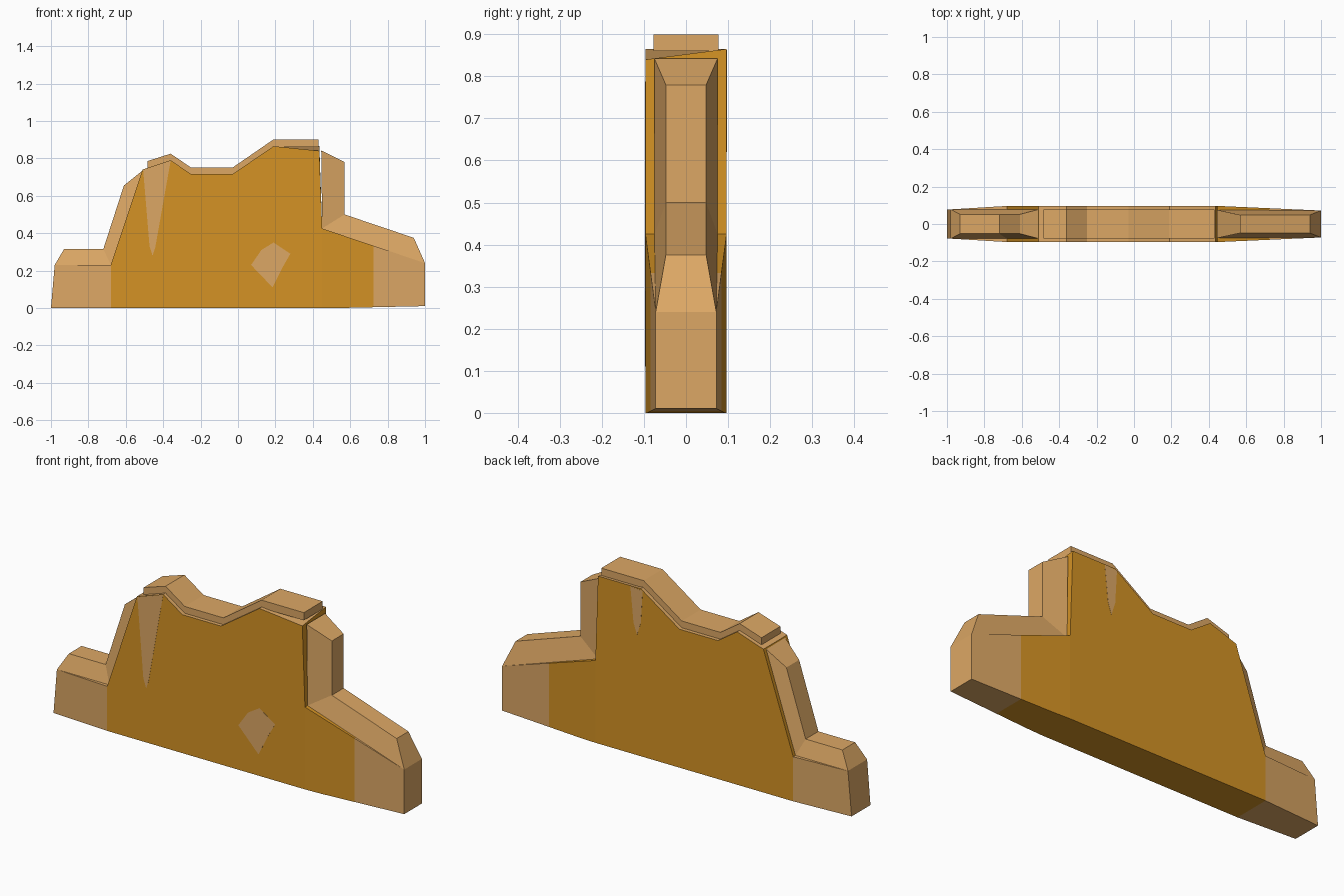
import bpy, bmesh

if "Cube" in bpy.data.objects:
    bpy.data.objects.remove(bpy.data.objects["Cube"])


def material(name, rgb):
    m = bpy.data.materials.new(name)
    m.diffuse_color = (*rgb, 1.0)
    m.use_nodes = True
    m.node_tree.nodes["Principled BSDF"].inputs["Base Color"].default_value = m.diffuse_color
    return m


ORANGE = material("ochre orange", (0.66, 0.29, 0.018))
TAN = material("sandy tan", (0.72, 0.39, 0.13))


def finish(name, bm, mats):
    bmesh.ops.recalc_face_normals(bm, faces=bm.faces[:])
    me = bpy.data.meshes.new(name)
    bm.to_mesh(me)
    bm.free()
    for m in mats:
        me.materials.append(m)
    ob = bpy.data.objects.new(name, me)
    bpy.context.collection.objects.link(ob)
    return ob


def half_depth(x):
    """Slab is thickest in the middle and thins toward both ends."""
    if x < -0.68:
        return 0.077 + (x + 1.0) / 0.32 * 0.0195
    if x > 0.45:
        return 0.0965 - (x - 0.45) / 0.55 * 0.0245
    return 0.0965


# Main wall slab: extruded outline, cut at the colour borders, then tapered
def wall_body():
    outline = [(-1, 0), (0.54, 0), (1, 0.01), (1, 0.24), (0.45, 0.425),
               (0.435, 0.865), (0.19, 0.865), (-0.03, 0.715), (-0.25, 0.715),
               (-0.36, 0.79), (-0.51, 0.74), (-0.68, 0.23), (-0.98, 0.23)]
    bm = bmesh.new()
    rings = [[bm.verts.new((x, s, z)) for x, z in outline] for s in (-1, 1)]
    rings[0][5].co.z = 0.84          # chipped front corner
    n = len(outline)
    for r in rings:
        bm.faces.new(r)
    for i in range(n):
        j = (i + 1) % n
        bm.faces.new((rings[0][i], rings[0][j], rings[1][j], rings[1][i]))
    for x in (-0.68, 0.45, 0.725):
        bmesh.ops.bisect_plane(bm, geom=bm.verts[:] + bm.edges[:] + bm.faces[:],
                               dist=1e-4, plane_co=(x, 0, 0), plane_no=(1, 0, 0))
    for v in bm.verts:
        v.co.y *= half_depth(v.co.x)
    bmesh.ops.recalc_face_normals(bm, faces=bm.faces[:])
    bm.normal_update()
    for f in bm.faces:
        c = f.calc_center_median()
        ends = c.x < -0.68 or c.x > 0.725
        top = f.normal.z > 0.5 and c.z > 0.6
        f.material_index = 1 if ends or top else 0
    finish("wall_body", bm, [ORANGE, TAN])


# Coping strip: loft from a base line to a narrower or raised ridge line
def coping(name, base, ridge, base_y, ridge_y):
    bm = bmesh.new()
    rows = []
    for (bx, bz), (rx, rz), by in zip(base, ridge, base_y):
        pts = [(bx, -by, bz), (rx, -ridge_y, rz), (rx, ridge_y, rz), (bx, by, bz)]
        rows.append([bm.verts.new(p) for p in pts])
    for a, b in zip(rows, rows[1:]):
        for i in range(4):
            j = (i + 1) % 4
            bm.faces.new((a[i], a[j], b[j], b[i]))
    bm.faces.new(rows[0])
    bm.faces.new(rows[-1])
    finish(name, bm, [TAN])


# Thin plate for bare patches on the wall faces
def patch(name, pts, side):
    bm = bmesh.new()
    y0 = side * 0.0945
    y1 = side * 0.0972
    f = bm.faces.new([bm.verts.new((x, y0, z)) for x, z in pts])
    ext = bmesh.ops.extrude_face_region(bm, geom=[f])["geom"]
    for v in ext:
        if isinstance(v, bmesh.types.BMVert):
            v.co.y = y1
    finish(name, bm, [TAN])


wall_body()

# Bevelled left step and slope
coping("left_coping", [(-0.98, 0.23), (-0.68, 0.23), (-0.51, 0.735)],
       [(-0.93, 0.315), (-0.72, 0.315), (-0.61, 0.655)],
       (0.078, 0.078, 0.078), 0.052)

# Bevelled right tower side and ramp
coping("right_coping", [(0.445, 0.842), (0.45, 0.425), (1.0, 0.24)],
       [(0.57, 0.78), (0.57, 0.50), (0.94, 0.375)],
       (0.075, 0.075, 0.072), 0.048)

# Raised cap along the top
crest = [(-0.485, 0.745), (-0.36, 0.785), (-0.25, 0.71), (-0.03, 0.71),
         (0.188, 0.86), (0.43, 0.86)]
coping("top_cap", crest, [(x, z + 0.04) for x, z in crest], (0.077,) * 6, 0.077)

# Bare patches
patch("front_wedge_patch", [(-0.507, 0.738), (-0.473, 0.33), (-0.457, 0.28),
                            (-0.443, 0.32), (-0.36, 0.788)], -1)
patch("front_diamond_patch", [(0.07, 0.23), (0.185, 0.11), (0.24, 0.22), (0.28, 0.29),
                              (0.19, 0.35), (0.125, 0.31)], -1)
patch("back_wedge_patch", [(0.25, 0.863), (0.232, 0.68), (0.212, 0.62),
                           (0.19, 0.69), (0.18, 0.857)], 1)
